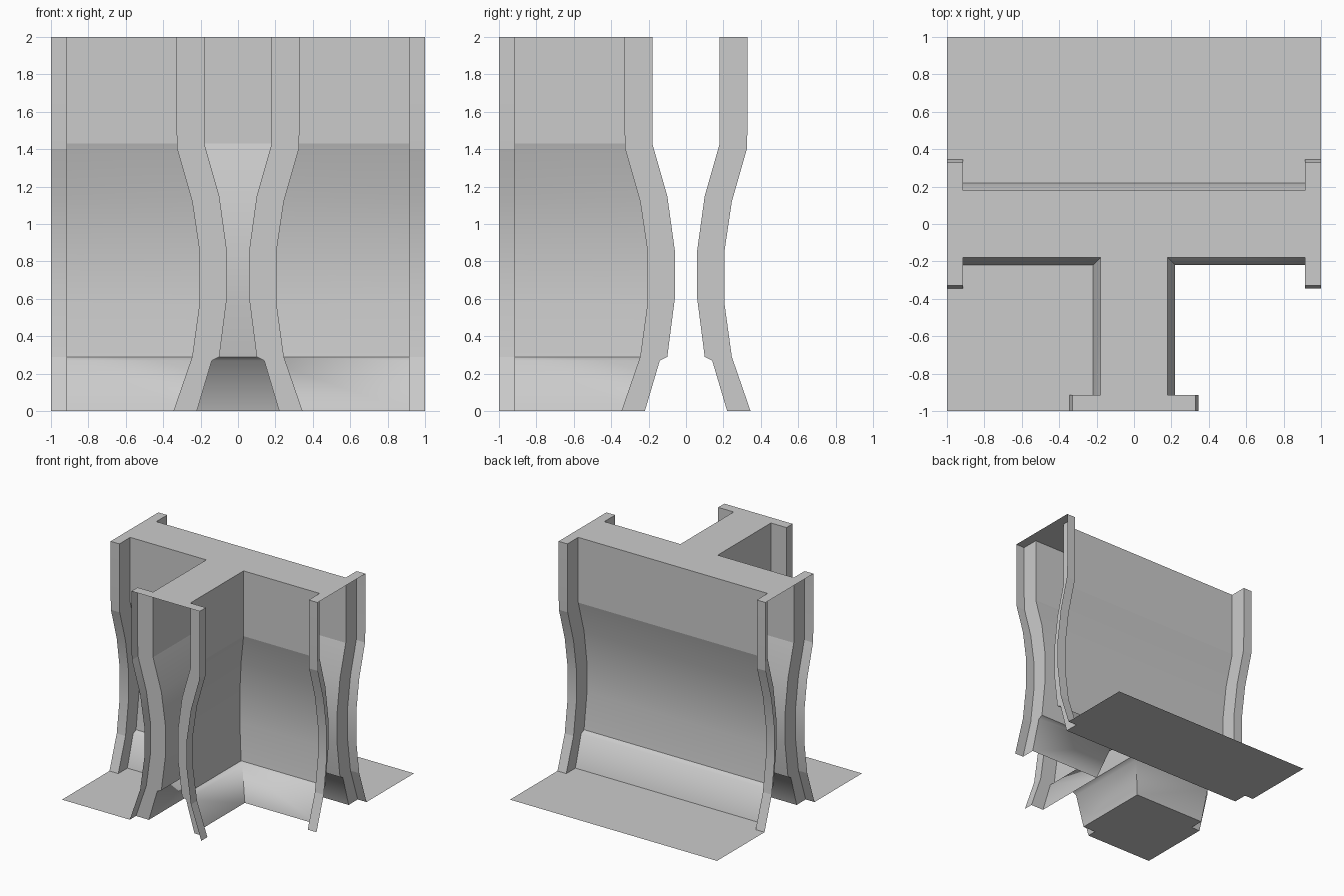
import bpy, bmesh, math
from mathutils import Matrix, Vector

if "Cube" in bpy.data.objects:
    bpy.data.objects.remove(bpy.data.objects["Cube"])

# Half-thickness profiles (offset, z), top to bottom
UPPER = [(.18, 2), (.18, 1.43)]
WAIST = [(.18, 1.43), (.10, 1.15), (.06, .86), (.06, .60), (.10, .29)]
BASE = [(.10, .29), (.14, .27), (.22, 0)]
TRIM = [(.33, 2), (.33, 1.55), (.325, 1.40), (.245, 1.12),
        (.205, .85), (.205, .58), (.245, .29), (.345, 0)]
E = .915  # where the end trims start


def strip(bm, profile, path):
    """Sweep a profile along a plan path; path(p) gives the plan points."""
    rows = [[bm.verts.new((x, y, z)) for x, y in path(p)] for p, z in profile]
    for a, b in zip(rows, rows[1:]):
        for i in range(len(a) - 1):
            bm.faces.new((a[i], b[i], b[i + 1], a[i + 1]))


def ngon(bm, pts, facing):
    f = bm.faces.new([bm.verts.new(p) for p in pts])
    f.normal_update()
    if f.normal.dot(Vector(facing)) < 0:
        f.normal_flip()


def finish(bm, name, angle=60):
    me = bpy.data.meshes.new(name)
    bm.to_mesh(me)
    bm.free()
    ob = bpy.data.objects.new(name, me)
    bpy.context.collection.objects.link(ob)
    bpy.ops.object.select_all(action='DESELECT')
    ob.select_set(True)
    bpy.context.view_layer.objects.active = ob
    bpy.ops.object.shade_smooth_by_angle(angle=math.radians(angle))
    return ob


# Wall shells: straight back, two front corners of the T
walls = {
    "back_wall": lambda p: [(E, p), (-E, p)],
    "front_left_wall": lambda p: [(-E, -p), (-p, -p), (-p, -E)],
    "front_right_wall": lambda p: [(p, -E), (p, -p), (E, -p)],
}
for name, path in walls.items():
    bm = bmesh.new()
    for section in (UPPER, WAIST, BASE):  # separate so the joins stay crisp
        strip(bm, section, path)
    finish(bm, name)

# Raised trims at the three open ends
INNER = UPPER + WAIST[1:] + BASE[1:]
for name, deg in (("right_end_trim", 0), ("left_end_trim", 180), ("front_end_trim", -90)):
    bm = bmesh.new()
    strip(bm, TRIM, lambda q: [(E, -q), (1, -q)])
    strip(bm, TRIM, lambda q: [(1, q), (E, q)])
    for s in (-1, 1):
        ngon(bm, [(E, s * p, z) for p, z in INNER + TRIM[::-1]], (-1, 0, 0))
    bm.transform(Matrix.Rotation(math.radians(deg), 4, 'Z'))
    finish(bm, name, 10)

# Flat top following the T outline with widened ends
w, t = .18, .33
top = [(-1, t), (-E, t), (-E, w), (E, w), (E, t), (1, t), (1, -t), (E, -t), (E, -w),
       (w, -w), (w, -E), (t, -E), (t, -1), (-t, -1), (-t, -E), (-w, -E), (-w, -w),
       (-E, -w), (-E, -t), (-1, -t)]
bm = bmesh.new()
ngon(bm, [(x, y, 2) for x, y in top], (0, 0, 1))
finish(bm, "wall_top")

# Floors, notched around the trims (front right is left open)
g, n = .22, .345
floors = {
    "back_floor": [(-1, 1), (-1, n), (-E, n), (-E, g), (E, g), (E, n), (1, n), (1, 1)],
    "front_left_floor": [(-1, -1), (-n, -1), (-n, -E), (-g, -E), (-g, -g),
                         (-E, -g), (-E, -n), (-1, -n)],
}
for name, outline in floors.items():
    bm = bmesh.new()
    ngon(bm, [(x, y, 0) for x, y in outline], (0, 0, 1))
    finish(bm, name)
